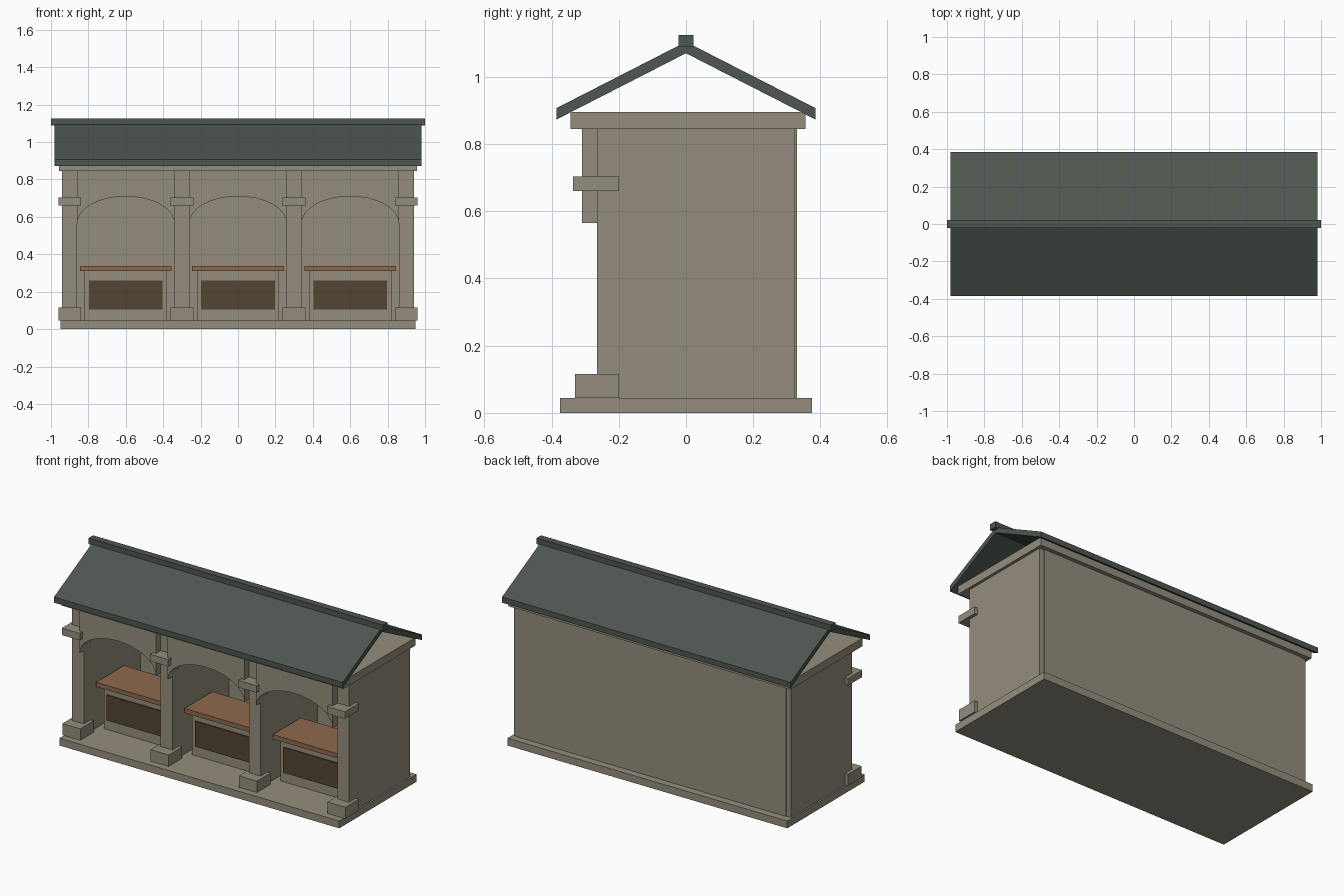
import bpy, math

if "Cube" in bpy.data.objects:
    bpy.data.objects.remove(bpy.data.objects["Cube"])


def srgb(c):
    c /= 255
    return c / 12.92 if c <= 0.04045 else ((c + 0.055) / 1.055) ** 2.4


def material(name, r, g, b):
    m = bpy.data.materials.new(name)
    m.diffuse_color = (srgb(r), srgb(g), srgb(b), 1)
    m.use_nodes = True
    m.node_tree.nodes["Principled BSDF"].inputs["Base Color"].default_value = m.diffuse_color
    return m


stone = material("stone", 148, 141, 125)
slate = material("roof_slate", 78, 86, 80)
wood = material("counter_wood", 142, 105, 75)
dark = material("dark_panel", 84, 69, 52)


def mesh(name, verts, faces, mat):
    me = bpy.data.meshes.new(name)
    me.from_pydata(verts, [], faces)
    me.materials.append(mat)
    ob = bpy.data.objects.new(name, me)
    bpy.context.collection.objects.link(ob)
    return ob


def box(name, x, y, z, mat):
    v = [(a, b, c) for a in x for b in y for c in z]
    f = [(0, 1, 3, 2), (4, 6, 7, 5), (0, 4, 5, 1), (2, 3, 7, 6), (0, 2, 6, 4), (1, 5, 7, 3)]
    return mesh(name, v, f, mat)


def strip_prism(name, pairs, mat):
    """Closed solid from quad cross-sections (each a loop of four points)."""
    v = [p for ring in pairs for p in ring]
    n = len(pairs)
    f = [(3, 2, 1, 0), tuple(4 * (n - 1) + k for k in range(4))]
    for i in range(n - 1):
        for k in range(4):
            a, b = 4 * i + k, 4 * i + (k + 1) % 4
            f.append((a, b, b + 4, a + 4))
    return mesh(name, v, f, mat)


# Base slab, rear wall and cornice slab
box("base_slab", (-0.95, 0.95), (-0.375, 0.375), (0, 0.045), stone)
box("rear_wall", (-0.91, 0.91), (0.283, 0.33), (0.045, 0.845), stone)
box("cornice", (-0.957, 0.957), (-0.343, 0.355), (0.845, 0.895), stone)

# Dividing walls with plinth and capital at the front end
for i, x in enumerate((-0.9, -0.3, 0.3, 0.9)):
    box(f"pier_wall_{i}", (x - 0.04, x + 0.04), (-0.265, 0.325 if i in (0, 3) else 0.3),
        (0.045, 0.845), stone)
    box(f"pier_plinth_{i}", (x - 0.061, x + 0.061), (-0.331, -0.2), (0.045, 0.115), stone)
    box(f"pier_capital_{i}", (x - 0.061, x + 0.061), (-0.336, -0.199), (0.66, 0.703), stone)

# Each bay: arch, counter body, dark panel, wooden top
for i, x in enumerate((-0.6, 0, 0.6)):
    rings = []
    for k in range(17):
        a = math.pi * (1 - k / 16)
        px, pz = x + 0.26 * math.cos(a), 0.565 + 0.145 * math.sin(a)
        rings.append([(px, -0.31, pz), (px, -0.31, 0.845), (px, -0.22, 0.845), (px, -0.22, pz)])
    strip_prism(f"arch_{i}", rings, stone)
    box(f"counter_body_{i}", (x - 0.22, x + 0.22), (-0.13, 0.07), (0.045, 0.31), stone)
    box(f"counter_panel_{i}", (x - 0.197, x + 0.197), (-0.138, -0.125), (0.105, 0.26), dark)
    box(f"counter_top_{i}", (x - 0.245, x + 0.245), (-0.17, 0.1), (0.31, 0.338), wood)

# Gabled roof shell and ridge cap
rings = []
for y, z in ((-0.385, 0.873), (0, 1.07), (0.385, 0.873)):
    rings.append([(-0.98, y, z), (-0.98, y, z + 0.034), (0.98, y, z + 0.034), (0.98, y, z)])
roof = strip_prism("roof", rings, slate)
box("ridge_cap", (-1, 1), (-0.022, 0.022), (1.088, 1.125), slate)

# Consistent outward normals
import bmesh
for ob in bpy.context.collection.objects:
    bm = bmesh.new()
    bm.from_mesh(ob.data)
    bmesh.ops.recalc_face_normals(bm, faces=bm.faces)
    bm.to_mesh(ob.data)
    bm.free()
